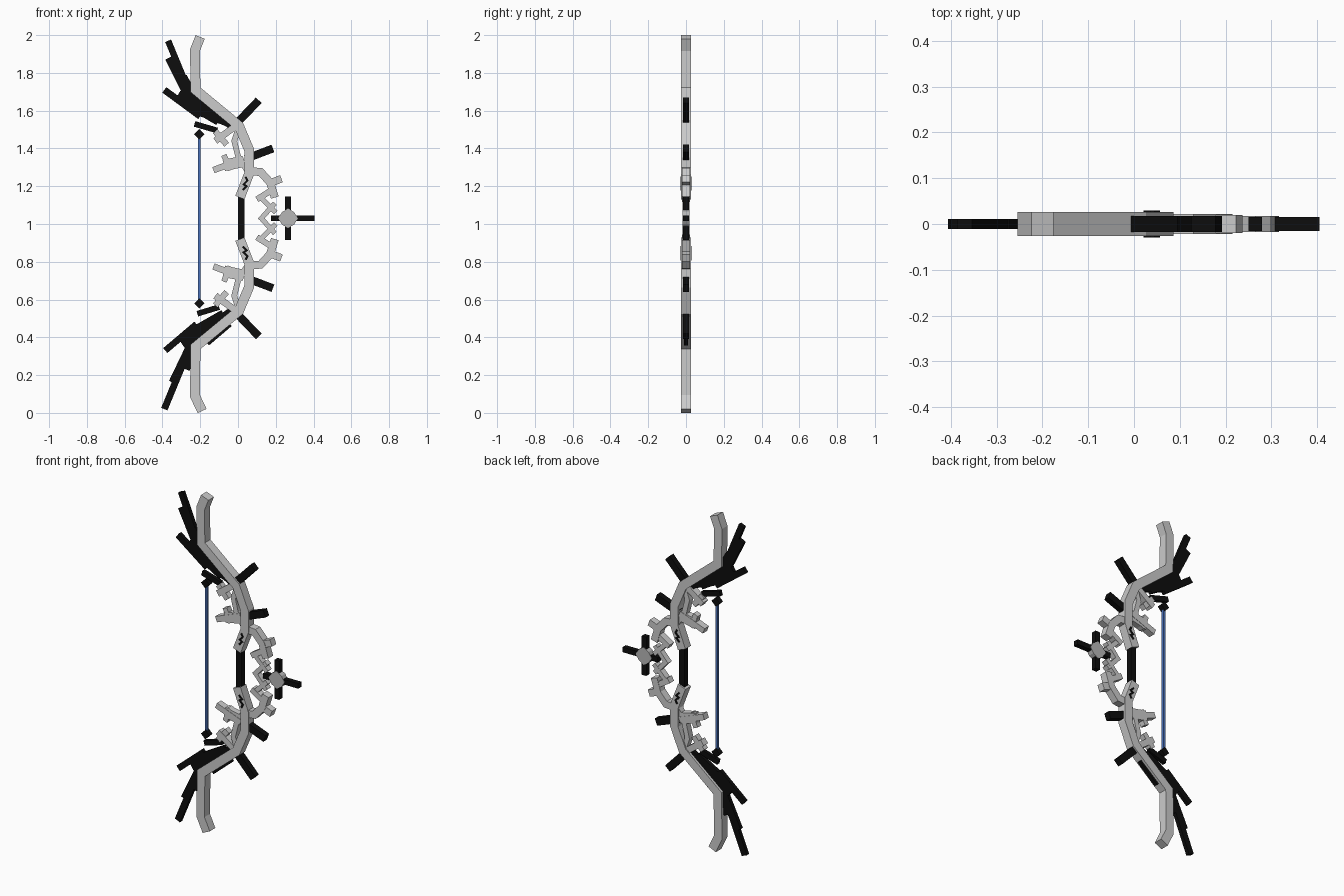
import bpy, bmesh, math
from mathutils import Vector

MID = 1.03  # height of the grip centre


def material(name, rgb):
    m = bpy.data.materials.new(name)
    m.diffuse_color = (*rgb, 1)
    return m


BONE = material("pale_grey", (0.6, 0.6, 0.6))
GEM = material("mid_grey", (0.47, 0.47, 0.47))
BLACK = material("black", (0.004, 0.004, 0.004))
BLUE = material("blue", (0.07, 0.17, 0.5))


def slab(name, outline, depth, mat, y=0.0):
    """Extrude an outline in the XZ plane to a centred thickness."""
    bm = bmesh.new()
    f = bm.faces.new([bm.verts.new((x, y - depth / 2, z)) for x, z in outline])
    r = bmesh.ops.extrude_face_region(bm, geom=[f])
    new = [v for v in r["geom"] if isinstance(v, bmesh.types.BMVert)]
    bmesh.ops.translate(bm, verts=new, vec=(0, depth, 0))
    bmesh.ops.recalc_face_normals(bm, faces=bm.faces)
    me = bpy.data.meshes.new(name)
    bm.to_mesh(me)
    bm.free()
    me.materials.append(mat)
    ob = bpy.data.objects.new(name, me)
    bpy.context.collection.objects.link(ob)
    return ob


def ribbon(name, path, width, depth, mat, y=0.0):
    """Bar of constant width with mitred bends along a path of (x, z)."""
    p = [Vector(q) for q in path]
    left, right = [], []
    for i, c in enumerate(p):
        a = (c - p[i - 1]).normalized() if i else (p[1] - c).normalized()
        b = (p[i + 1] - c).normalized() if i < len(p) - 1 else a
        t = (a + b).normalized()
        n = Vector((-t.y, t.x)) * (width / 2 / max(t.dot(a), 0.4))
        left.append(c + n)
        right.append(c - n)
    return slab(name, left + right[::-1], depth, mat, y)


def flip(path):
    return [(x, 2 * MID - z) for x, z in path]


def pair(name, path, width, depth, mat, y=0.0):
    ribbon("upper_" + name, path, width, depth, mat, y)
    ribbon("lower_" + name, flip(path), width, depth, mat, y)


# Main limbs, the lower one with a longer tip
core = [(-0.225, 1.71), (0.005, 1.52), (0.06, 1.39), (0.06, 1.27), (0.01, 1.14)]
ribbon("upper_limb", [(-0.20, 1.99), (-0.228, 1.92)] + core, 0.052, 0.052, BONE)
ribbon("lower_limb", [(-0.19, 0.01), (-0.228, 0.09)] + flip(core), 0.052, 0.052, BONE)

# Grip and string
ribbon("grip", [(0.017, 0.9), (0.017, 1.16)], 0.036, 0.034, BLACK)
ribbon("string", [(-0.205, 0.585), (-0.205, 1.475)], 0.015, 0.015, BLUE)
for z in (0.58, 1.475):
    ribbon("string_knot", [(-0.219, z - 0.014), (-0.191, z + 0.014)], 0.038, 0.03, BLACK)

# Jagged rune plates on both faces of the limbs
rune = [(0.025, 1.18), (0.045, 1.2), (0.03, 1.21), (0.05, 1.23), (0.04, 1.25)]
for y in (-0.027, 0.027):
    pair("rune", rune, 0.011, 0.004, BLACK, y)

# Curved guard with teeth and zigzag in front of the grip
pair("guard", [(0.06, 1.28), (0.12, 1.275), (0.17, 1.22), (0.195, 1.14)], 0.042, 0.044, BONE)
pair("guard_tooth", [(0.165, 1.215), (0.23, 1.24)], 0.04, 0.04, BONE)
pair("guard_barb", [(0.18, 1.18), (0.10, 1.13)], 0.032, 0.04, BONE)
pair("zigzag_long", [(0.11, 1.15), (0.20, 1.06)], 0.026, 0.036, BONE)
pair("zigzag_short", [(0.195, 1.11), (0.115, 1.02)], 0.026, 0.034, BONE)

# Inner braces and toothed branches behind the limbs
pair("brace", [(0.0, 1.5), (-0.02, 1.44), (0.0, 1.36), (0.05, 1.28)], 0.03, 0.036, BONE)
pair("branch", [(0.03, 1.345), (-0.05, 1.315), (-0.13, 1.285)], 0.034, 0.04, BONE)
pair("branch_wide", [(0.02, 1.33), (-0.075, 1.31)], 0.06, 0.036, BONE)
pair("branch_tooth", [(-0.075, 1.365), (-0.04, 1.285)], 0.03, 0.034, BONE)
pair("twig", [(-0.01, 1.52), (-0.12, 1.44)], 0.036, 0.04, BONE)
pair("twig_tooth", [(-0.12, 1.49), (-0.06, 1.42)], 0.032, 0.034, BONE)

# Black spikes on the outer side
pair("spike_high", [(-0.01, 1.53), (0.11, 1.655)], 0.042, 0.034, BLACK)
pair("spike_low", [(0.04, 1.345), (0.185, 1.4)], 0.042, 0.034, BLACK)

# Feather fans behind the upper and lower limbs
upper = [
    ((-0.37, 1.97), (-0.25, 1.68), 0.034), ((-0.365, 1.88), (-0.24, 1.63), 0.045),
    ((-0.29, 1.78), (-0.20, 1.62), 0.04), ((-0.39, 1.71), (-0.20, 1.57), 0.036),
    ((-0.32, 1.68), (-0.10, 1.55), 0.06), ((-0.25, 1.68), (-0.03, 1.53), 0.06),
    ((-0.23, 1.60), (-0.06, 1.535), 0.035), ((-0.23, 1.53), (-0.11, 1.495), 0.03),
]
lower = [
    ((-0.39, 0.02), (-0.25, 0.36), 0.036), ((-0.345, 0.16), (-0.22, 0.42), 0.045),
    ((-0.275, 0.23), (-0.19, 0.44), 0.04), ((-0.385, 0.33), (-0.22, 0.47), 0.034),
    ((-0.30, 0.37), (-0.10, 0.50), 0.06), ((-0.25, 0.38), (-0.03, 0.53), 0.06),
    ((-0.29, 0.41), (-0.08, 0.53), 0.032), ((-0.215, 0.525), (-0.10, 0.56), 0.03),
]
for side, fan in (("upper", upper), ("lower", lower)):
    for a, b, w in fan:
        ribbon(side + "_feather", [a, b], w, 0.022, BLACK)
ribbon("feather_slot", [(-0.16, 0.365), (-0.04, 0.467)], 0.02, 0.022, BLACK)

# Floating star: black cross with a faceted gem
ribbon("cross_bar", [(0.175, MID), (0.405, MID)], 0.03, 0.03, BLACK)
ribbon("cross_post", [(0.265, 0.915), (0.265, 1.145)], 0.03, 0.03, BLACK)
ring = [(0.265 + r * math.cos(i * math.pi / 4), MID + r * math.sin(i * math.pi / 4))
        for i, r in enumerate([0.052, 0.046] * 4)]
slab("gem", ring, 0.036, GEM)
